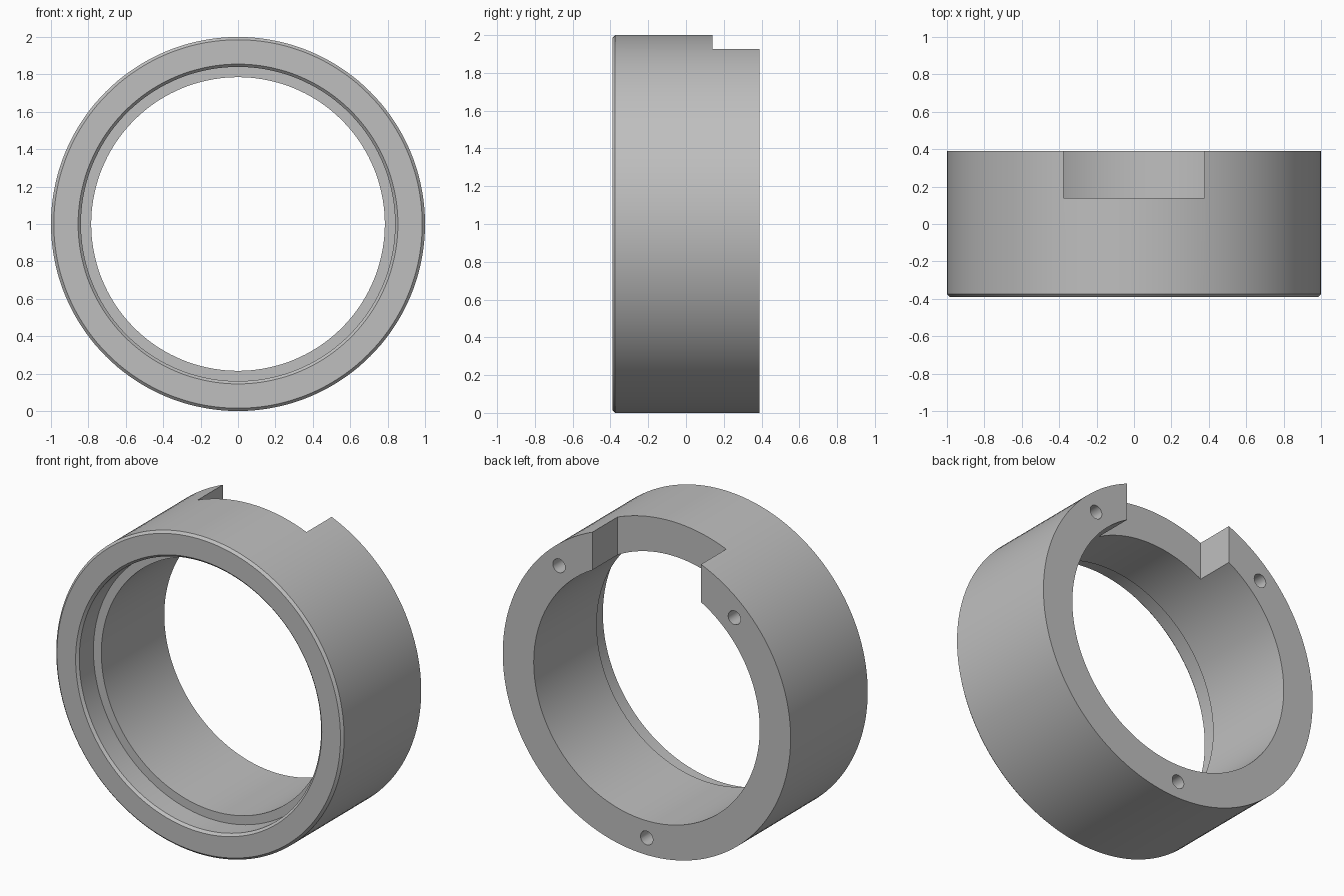
import bpy, bmesh
from math import sin, cos, radians, tau
from mathutils import Vector, Matrix

if "Cube" in bpy.data.objects:
    bpy.data.objects.remove(bpy.data.objects["Cube"])

SEGMENTS = 144
HALF = 0.39        # half the ring's width along y
BORE = 0.785
RECESS = 0.84
CHAMFER = 0.015
CENTRE = Vector((0, 0, 1))

grey = bpy.data.materials.new("machined grey")
grey.use_nodes = True
colour = (0.52, 0.52, 0.52, 1)
grey.diffuse_color = colour
grey.node_tree.nodes["Principled BSDF"].inputs["Base Color"].default_value = colour


def add_object(name, bm):
    bmesh.ops.recalc_face_normals(bm, faces=bm.faces)
    mesh = bpy.data.meshes.new(name)
    bm.to_mesh(mesh)
    bm.free()
    mesh.materials.append(grey)
    obj = bpy.data.objects.new(name, mesh)
    bpy.context.collection.objects.link(obj)
    return obj


# Ring body: (radius, y) section with chamfered front and stepped bore
section = [
    (1, HALF), (1, -HALF + CHAMFER), (1 - CHAMFER, -HALF),
    (RECESS + CHAMFER, -HALF), (RECESS, -HALF + CHAMFER),
    (RECESS, -HALF + 0.155), (BORE, -HALF + 0.155), (BORE, HALF),
]
bm = bmesh.new()
loops = []
for i in range(SEGMENTS):
    a = tau * i / SEGMENTS
    loops.append([bm.verts.new(CENTRE + Vector((r * sin(a), y, r * cos(a))))
                  for r, y in section])
for i, loop in enumerate(loops):
    following = loops[(i + 1) % SEGMENTS]
    for j in range(len(section)):
        k = (j + 1) % len(section)
        bm.faces.new((loop[j], loop[k], following[k], following[j]))
ring = add_object("collar_ring", bm)

# Cutter for the straight-sided notch at the top of the back
bm = bmesh.new()
bmesh.ops.create_cube(bm, size=1, matrix=Matrix.Translation((0, 0.39, 1.8))
                      @ Matrix.Diagonal((0.755, 0.5, 0.8, 1)))
cutters = [add_object("notch_cutter", bm)]

# Cutters for the three blind screw holes in the back face
for angle in (43, 180, -43):
    a = radians(angle)
    spot = CENTRE + Vector((0.893 * sin(a), HALF, 0.893 * cos(a)))
    bm = bmesh.new()
    bmesh.ops.create_cone(bm, cap_ends=True, segments=32, radius1=0.043,
                          radius2=0.043, depth=0.6,
                          matrix=Matrix.Translation(spot) @ Matrix.Rotation(radians(90), 4, "X"))
    cutters.append(add_object("screw_hole_cutter", bm))

# Cut the notch and holes, then drop the cutters
bpy.context.view_layer.objects.active = ring
ring.select_set(True)
for cutter in cutters:
    cutter.hide_render = True
    cut = ring.modifiers.new("cut", "BOOLEAN")
    cut.operation = "DIFFERENCE"
    cut.solver = "EXACT"
    cut.object = cutter
    bpy.ops.object.modifier_apply(modifier=cut.name)
    bpy.data.objects.remove(cutter)

bpy.ops.object.shade_smooth_by_angle(angle=radians(25))
